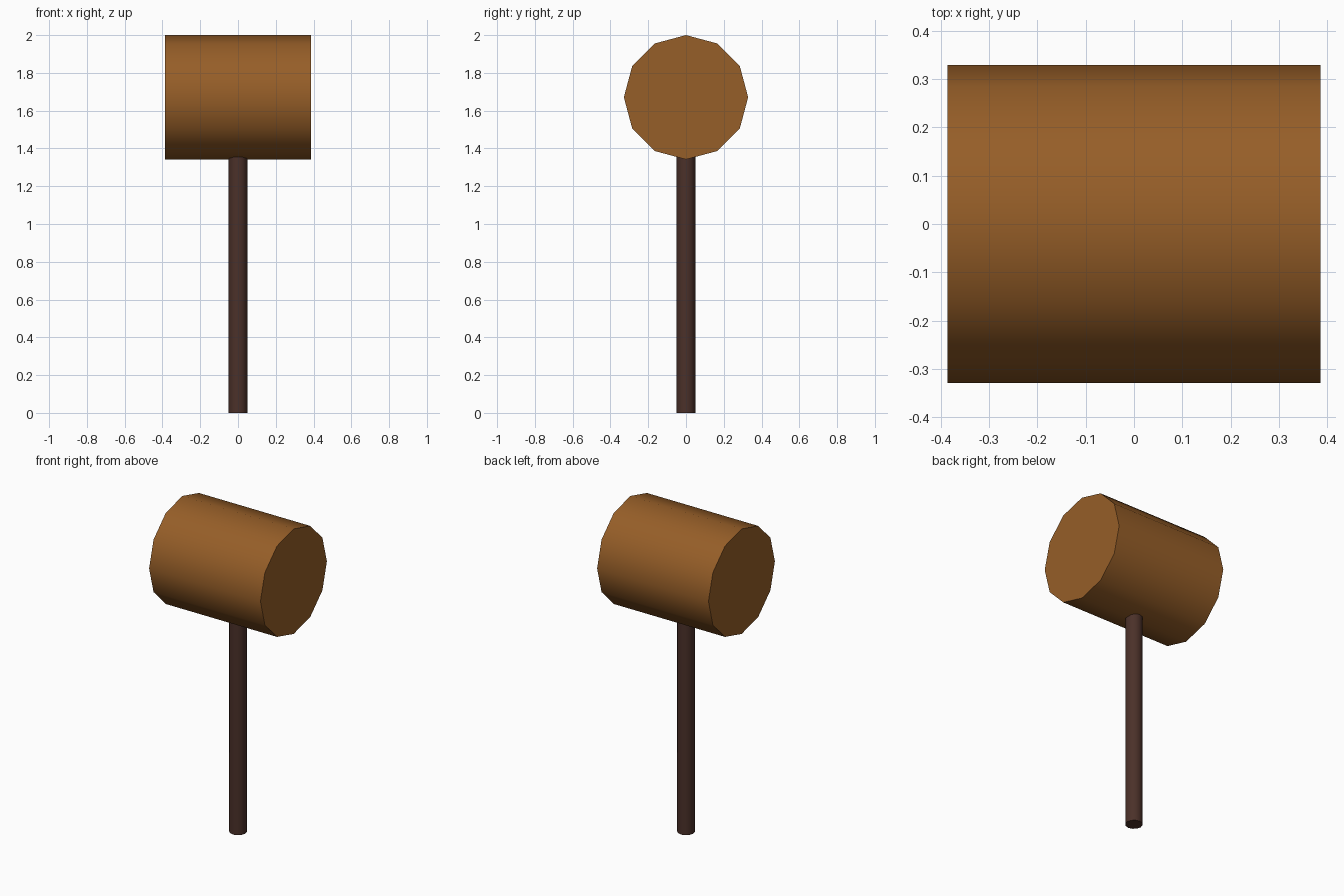
import bpy, math
from mathutils import Matrix

if "Cube" in bpy.data.objects:
    bpy.data.objects.remove(bpy.data.objects["Cube"])


def material(name, rgb):
    m = bpy.data.materials.new(name)
    m.diffuse_color = (*rgb, 1)
    m.use_nodes = True
    m.node_tree.nodes["Principled BSDF"].inputs["Base Color"].default_value = m.diffuse_color
    return m


def cylinder(name, radius, length, centre, turn, mat):
    """12-sided cylinder with smooth sides and flat ends."""
    bpy.ops.mesh.primitive_cylinder_add(vertices=12, radius=radius, depth=length)
    ob = bpy.context.object
    ob.name = name
    ob.data.transform(Matrix.Translation(centre) @ turn)
    ob.data.materials.append(mat)
    bpy.ops.object.shade_smooth_by_angle(angle=math.radians(40))
    return ob


light_wood = material("light_wood", (0.305, 0.112, 0.021))
dark_wood = material("dark_wood", (0.070, 0.030, 0.022))

# Mallet head lying along x, one edge pointing straight up
cylinder("mallet_head", 0.329, 0.772, (0, 0, 1.671),
         Matrix.Rotation(math.pi / 2, 4, 'Y'), light_wood)

# Handle, pushed a little way into the head
cylinder("handle", 0.05, 1.45, (0, 0, 0.725), Matrix.Identity(4), dark_wood)
